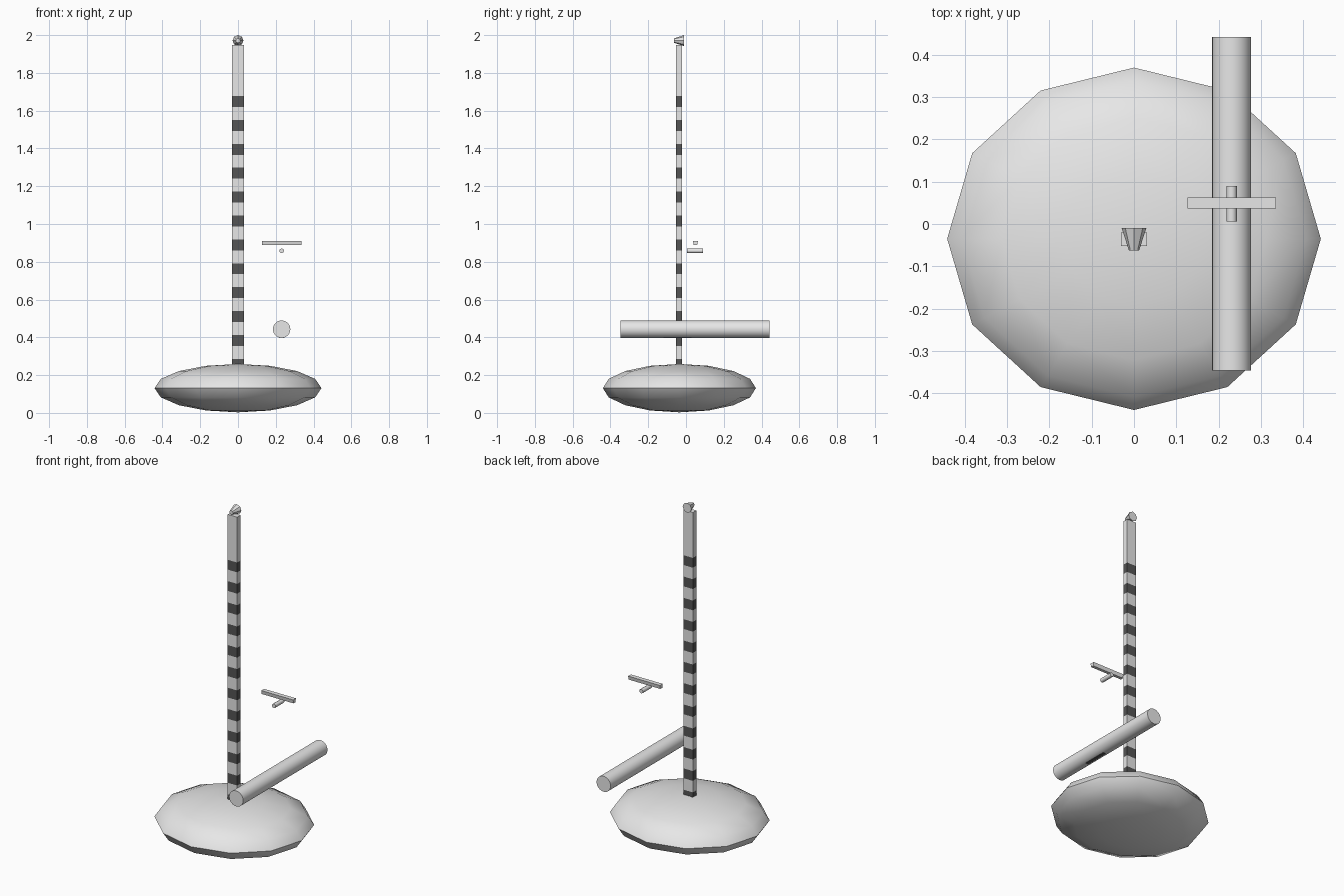
import bpy, bmesh, math
from mathutils import Matrix

if "Cube" in bpy.data.objects:
    bpy.data.objects.remove(bpy.data.objects["Cube"])


def material(name, value):
    m = bpy.data.materials.new(name)
    m.use_nodes = True
    colour = (value, value, value, 1)
    m.diffuse_color = colour
    m.node_tree.nodes["Principled BSDF"].inputs["Base Color"].default_value = colour
    return m


LIGHT = material("light grey", 0.8)
DARK = material("dark grey", 0.09)


def finish(name, bm, mats, smooth_angle=0):
    bmesh.ops.recalc_face_normals(bm, faces=bm.faces)
    mesh = bpy.data.meshes.new(name)
    bm.to_mesh(mesh)
    bm.free()
    obj = bpy.data.objects.new(name, mesh)
    bpy.context.collection.objects.link(obj)
    for m in mats:
        mesh.materials.append(m)
    if smooth_angle:
        bpy.ops.object.select_all(action='DESELECT')
        bpy.context.view_layer.objects.active = obj
        obj.select_set(True)
        bpy.ops.object.shade_smooth_by_angle(angle=math.radians(smooth_angle))


def rod(name, x, z, y0, y1, r0, r1, sides, smooth_angle=0):
    """Cylinder or cone lying along y, from y0 (radius r0) to y1 (radius r1)."""
    bm = bmesh.new()
    place = Matrix.Translation((x, (y0 + y1) / 2, z)) @ Matrix.Rotation(-math.pi / 2, 4, 'X')
    bmesh.ops.create_cone(bm, cap_ends=True, segments=sides, radius1=r0,
                          radius2=r1, depth=y1 - y0, matrix=place)
    finish(name, bm, [LIGHT], smooth_angle)


# Flattened low-poly base, creased only at its rim
bm = bmesh.new()
bmesh.ops.create_uvsphere(bm, u_segments=12, v_segments=8, radius=1)
bmesh.ops.transform(bm, verts=bm.verts, matrix=Matrix.Translation((0, -0.035, 0.131))
                    @ Matrix.Diagonal((0.442, 0.405, 0.128, 1)))
finish("base", bm, [LIGHT], 50)

# Striped square pole: a stack of rings, every second band dark
heights = [0.22]
for i in range(12):
    bottom = 0.228 + 0.1265 * i
    heights += [bottom, bottom + 0.058]
heights.append(1.947)
bm = bmesh.new()
rings = [[bm.verts.new((sx * 0.031, -0.036 + sy * 0.016, z))
          for sx, sy in ((-1, -1), (1, -1), (1, 1), (-1, 1))] for z in heights]
for i, (lo, hi) in enumerate(zip(rings, rings[1:])):
    for k in range(4):
        n = (k + 1) % 4
        face = bm.faces.new((lo[k], lo[n], hi[n], hi[k]))
        face.material_index = i % 2
bm.faces.new(rings[0])
bm.faces.new(rings[-1])
finish("striped_pole", bm, [LIGHT, DARK])

# Tapered cap on top of the pole
rod("pole_cap", 0, 1.971, -0.063, -0.01, 0.012, 0.029, 8)

# Long roller and the small peg above it
rod("roller", 0.231, 0.443, -0.347, 0.443, 0.046, 0.046, 32, 30)
rod("small_peg", 0.231, 0.858, 0.006, 0.09, 0.0125, 0.0125, 8, 50)

# Crossbar with a tapered section
bm = bmesh.new()
ends = [[bm.verts.new((x, 0.05 + y, 0.899 + z)) for y, z in
         ((-0.009, -0.011), (0.009, -0.011), (0.013, 0.011), (-0.013, 0.011))]
        for x in (0.127, 0.336)]
for k in range(4):
    n = (k + 1) % 4
    bm.faces.new((ends[0][k], ends[0][n], ends[1][n], ends[1][k]))
for end in ends:
    bm.faces.new(end)
finish("crossbar", bm, [LIGHT])

# Thin dark plate flush under the roller
bm = bmesh.new()
bmesh.ops.create_cube(bm, size=1, matrix=Matrix.Translation((0.231, -0.045, 0.3985))
                      @ Matrix.Diagonal((0.02, 0.15, 0.004, 1)))
finish("roller_plate", bm, [DARK])
